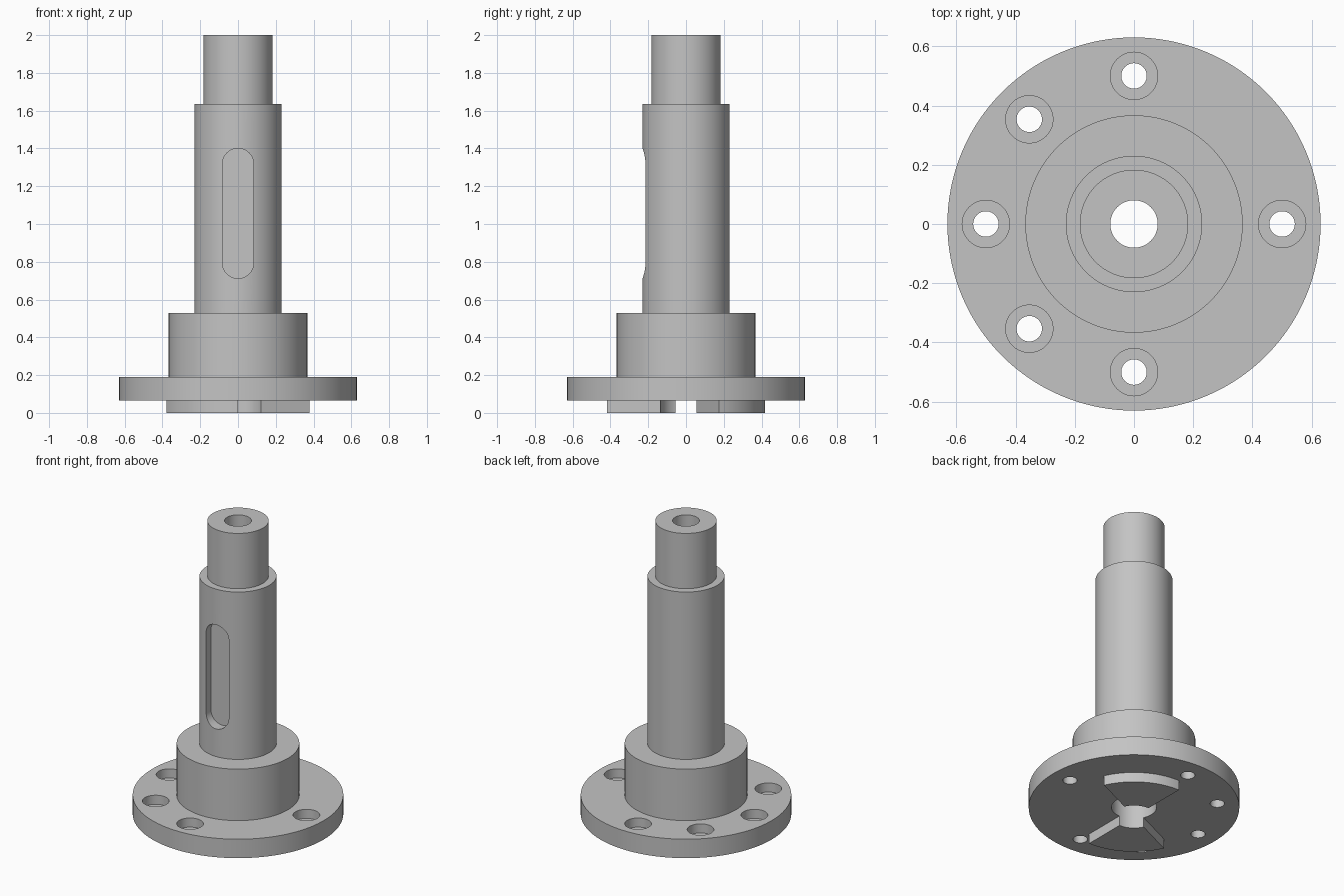
import bpy, bmesh
from math import pi, cos, sin, radians
from mathutils import Vector

cube = bpy.data.objects.get("Cube")
if cube:
    bpy.data.objects.remove(cube, do_unlink=True)

GREY = (0.55, 0.55, 0.55, 1)
steel = bpy.data.materials.new("steel_grey")
steel.use_nodes = True
steel.diffuse_color = GREY
steel.node_tree.nodes["Principled BSDF"].inputs["Base Color"].default_value = GREY


def finish(bm, name):
    """Clean the mesh and place it in the scene as an object."""
    bmesh.ops.remove_doubles(bm, verts=bm.verts, dist=1e-5)
    bmesh.ops.recalc_face_normals(bm, faces=bm.faces)
    mesh = bpy.data.meshes.new(name)
    bm.to_mesh(mesh)
    bm.free()
    mesh.materials.append(steel)
    obj = bpy.data.objects.new(name, mesh)
    bpy.context.collection.objects.link(obj)
    return obj


def lathe(name, profile, steps, closed=False, at=(0, 0)):
    """Turn an (r, z) profile around a vertical axis."""
    bm = bmesh.new()
    vs = [bm.verts.new((at[0] + r, at[1], z)) for r, z in profile]
    edges = [bm.edges.new(p) for p in zip(vs, vs[1:])]
    if closed:
        edges.append(bm.edges.new((vs[-1], vs[0])))
    bmesh.ops.spin(bm, geom=vs + edges, cent=(at[0], at[1], 0), axis=(0, 0, 1),
                   angle=2 * pi, steps=steps, use_merge=True)
    return finish(bm, name)


def prism(name, outline, offset):
    """Extrude a flat outline along an offset."""
    bm = bmesh.new()
    face = bm.faces.new([bm.verts.new(p) for p in outline])
    ext = bmesh.ops.extrude_face_region(bm, geom=[face], use_keep_orig=True)
    moved = [g for g in ext["geom"] if isinstance(g, bmesh.types.BMVert)]
    bmesh.ops.translate(bm, verts=moved, vec=Vector(offset))
    return finish(bm, name)


def arc(radius, start, end, n):
    """Points on a circle, with angles in degrees."""
    angles = [radians(start + (end - start) * i / n) for i in range(n + 1)]
    return [(radius * cos(a), radius * sin(a)) for a in angles]


def activate(obj):
    bpy.ops.object.select_all(action="DESELECT")
    obj.select_set(True)
    bpy.context.view_layer.objects.active = obj


def cut(obj, cutter):
    """Subtract the cutter for good, then drop it."""
    cutter.hide_render = True
    activate(obj)
    mod = obj.modifiers.new("cut", "BOOLEAN")
    mod.operation, mod.solver, mod.object = "DIFFERENCE", "EXACT", cutter
    bpy.ops.object.modifier_apply(modifier=mod.name)
    bpy.data.objects.remove(cutter, do_unlink=True)


# Stepped shaft with flange, boss, through bore and wider socket underneath
FLANGE_Z, SOCKET_R, BORE_R = 0.065, 0.135, 0.08
shaft = lathe("flanged_shaft", [
    (SOCKET_R, FLANGE_Z), (0.63, FLANGE_Z), (0.63, 0.19), (0.367, 0.19),
    (0.367, 0.53), (0.23, 0.53), (0.23, 1.635), (0.183, 1.635),
    (0.183, 2), (BORE_R, 2), (BORE_R, 0.4), (SOCKET_R, 0.4)], 128, closed=True)

# Counterbored bolt holes, none on the two +x diagonals
for angle in (0, 90, 135, 180, 225, 270):
    a = radians(angle)
    cut(shaft, lathe("bolt_hole", [(0, 0), (0.043, 0), (0.043, 0.13), (0.08, 0.13),
                                   (0.08, 0.25), (0, 0.25)], 40,
                     at=(0.5 * cos(a), 0.5 * sin(a))))

# Round-ended keyway on the front of the shaft
KEY_R = 0.083
ends = ([(x, z + 1.317) for x, z in arc(KEY_R, 0, 180, 20)]
        + [(x, z + 0.795) for x, z in arc(KEY_R, 180, 360, 20)])
cut(shaft, prism("keyway", [(x, -0.3, z) for x, z in ends], (0, 0.135, 0)))

# Two opposite drive lugs under the flange
lugs = []
for name, start in (("back_lug", 24.7), ("front_lug", 204.7)):
    end = start + 65.3
    outline = arc(0.418, start, end, 24) + arc(SOCKET_R, end, start, 24)
    lugs.append(prism(name, [(x, y, 0) for x, y in outline], (0, 0, FLANGE_Z)))

for obj in [shaft] + lugs:
    activate(obj)
    bpy.ops.object.shade_smooth_by_angle(angle=radians(30))
